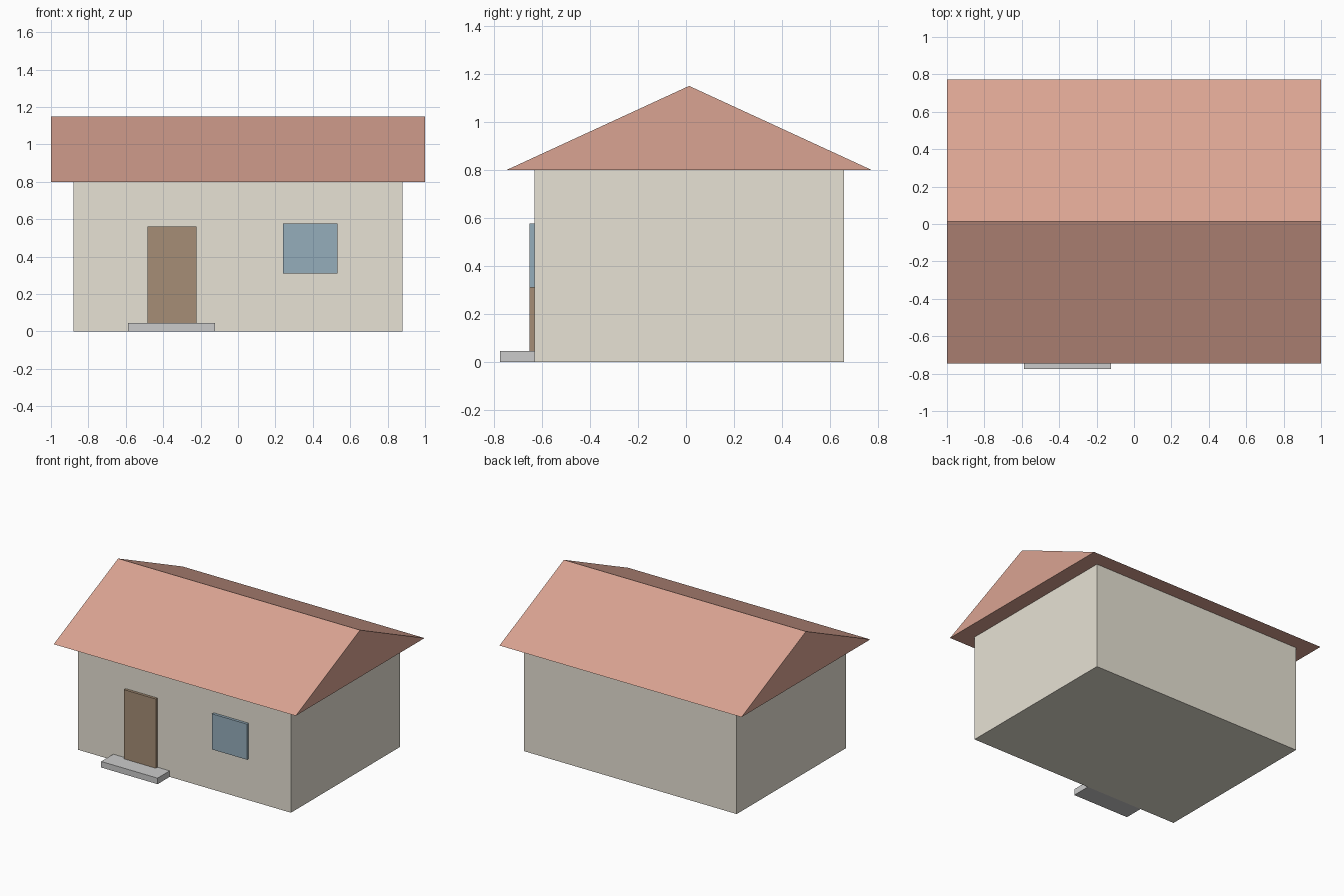
import bpy, bmesh

if "Cube" in bpy.data.objects:
    bpy.data.objects.remove(bpy.data.objects["Cube"])

Y0 = 0.013        # centre line of the house body; the step makes the front deeper
FRONT = -0.632    # front wall plane


def finish(name, bm, color):
    bmesh.ops.recalc_face_normals(bm, faces=bm.faces)
    mesh = bpy.data.meshes.new(name)
    bm.to_mesh(mesh)
    bm.free()
    obj = bpy.data.objects.new(name, mesh)
    bpy.context.collection.objects.link(obj)
    if color:
        mat = bpy.data.materials.new(name + "_colour")
        mat.diffuse_color = (*color, 1)
        mat.use_nodes = True
        mat.node_tree.nodes["Principled BSDF"].inputs["Base Color"].default_value = mat.diffuse_color
        mesh.materials.append(mat)
    return obj


def box(name, xs, ys, zs, color=None):
    bm = bmesh.new()
    bmesh.ops.create_cube(bm, size=1)
    for v in bm.verts:
        for i, (lo, hi) in enumerate((xs, ys, zs)):
            v.co[i] = hi if v.co[i] > 0 else lo
    return finish(name, bm, color)


def gable(name, half_x, half_y, eave, ridge, color):
    bm = bmesh.new()
    profile = [(Y0 - half_y, eave), (Y0 + half_y, eave), (Y0, ridge)]
    face = bm.faces.new([bm.verts.new((-half_x, y, z)) for y, z in profile])
    ext = bmesh.ops.extrude_face_region(bm, geom=[face], use_keep_orig=True)
    verts = [g for g in ext["geom"] if isinstance(g, bmesh.types.BMVert)]
    bmesh.ops.translate(bm, verts=verts, vec=(2 * half_x, 0, 0))
    return finish(name, bm, color)


# House body and overhanging roof
box("walls", (-0.88, 0.88), (FRONT, 0.658), (0, 0.8), (0.80, 0.76, 0.66))
gable("roof", 1.0, 0.76, 0.8, 1.15, (0.70, 0.37, 0.29))

# Front details standing slightly proud of the wall
box("door", (-0.485, -0.223), (FRONT - 0.02, FRONT), (0.045, 0.562), (0.38, 0.27, 0.18))
box("window", (0.241, 0.531), (FRONT - 0.02, FRONT), (0.31, 0.576), (0.30, 0.42, 0.50))
box("door_step", (-0.588, -0.122), (-0.775, FRONT), (0, 0.045))
